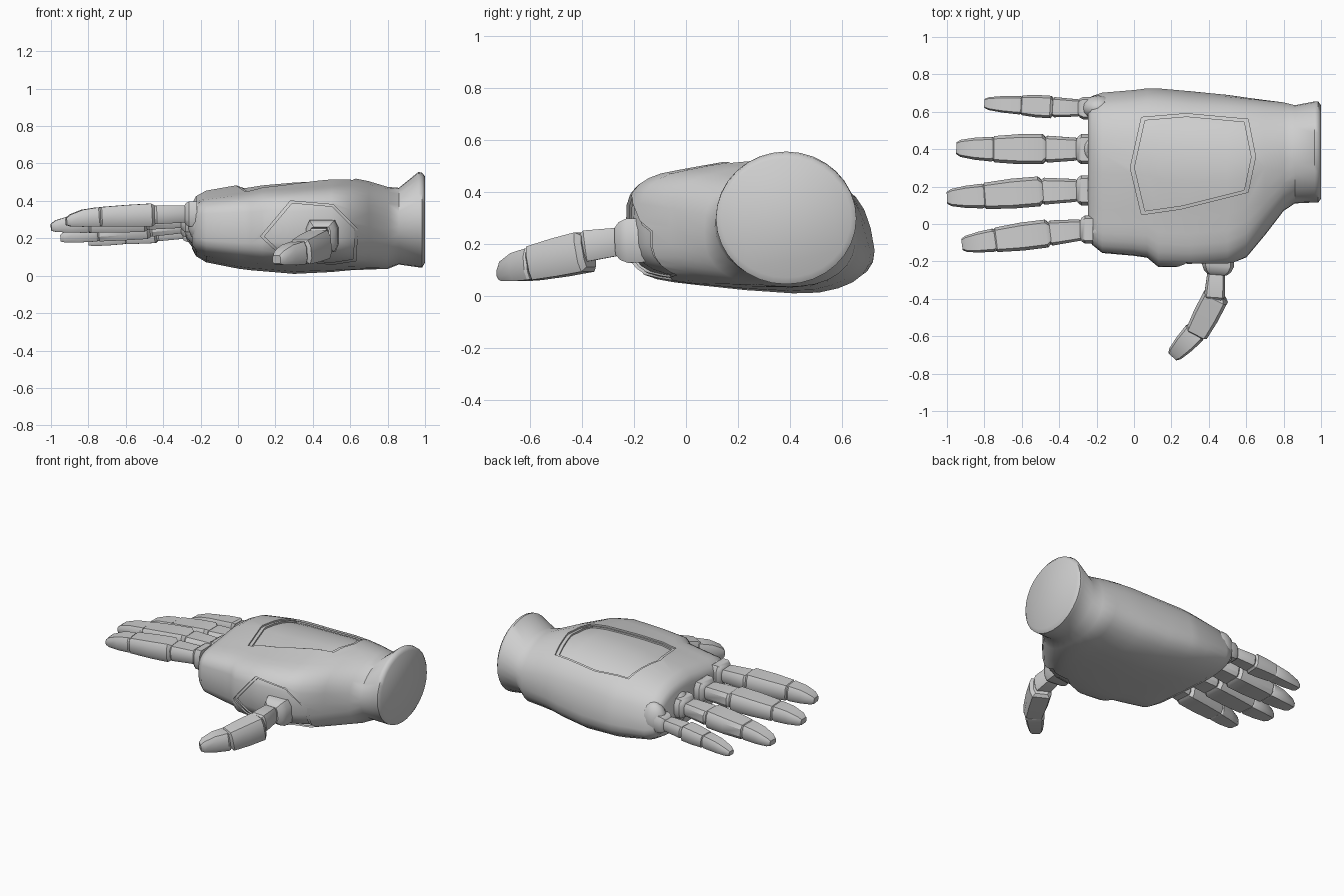
import bpy, bmesh, math
from mathutils import Vector, Matrix

if "Cube" in bpy.data.objects:
    bpy.data.objects.remove(bpy.data.objects["Cube"])

grey = bpy.data.materials.new("light grey")
grey.use_nodes = True
grey.diffuse_color = (0.62, 0.62, 0.62, 1)
grey.node_tree.nodes["Principled BSDF"].inputs["Base Color"].default_value = grey.diffuse_color


def make(name, bm):
    bmesh.ops.recalc_face_normals(bm, faces=bm.faces)
    mesh = bpy.data.meshes.new(name)
    bm.to_mesh(mesh)
    bm.free()
    mesh.materials.append(grey)
    ob = bpy.data.objects.new(name, mesh)
    bpy.context.collection.objects.link(ob)
    return ob


def smooth(ob, degrees):
    bpy.ops.object.select_all(action='DESELECT')
    ob.select_set(True)
    bpy.context.view_layer.objects.active = ob
    bpy.ops.object.shade_smooth_by_angle(angle=math.radians(degrees))


def loft(name, rings):
    """Skin a list of rings and cap both ends."""
    bm = bmesh.new()
    rows = [[bm.verts.new(p) for p in ring] for ring in rings]
    n = len(rows[0])
    for a, b in zip(rows, rows[1:]):
        for i in range(n):
            j = (i + 1) % n
            bm.faces.new((a[i], a[j], b[j], b[i]))
    bm.faces.new(rows[0])
    bm.faces.new(rows[-1])
    return make(name, bm)


def ellipsoid(name, centre, radii):
    bm = bmesh.new()
    bmesh.ops.create_uvsphere(bm, u_segments=16, v_segments=10, radius=1,
                              matrix=Matrix.LocRotScale(Vector(centre), None, Vector(radii)))
    smooth(make(name, bm), 60)


# Palm and wrist: x, y range, z range, squareness of each section
SECTIONS = [
    (-.245, -.06, .63, .14, .385, 2.9), (-.225, -.11, .665, .10, .425, 2.9),
    (-.17, -.155, .685, .065, .455, 2.8), (0, -.17, .70, .03, .485, 2.7),
    (.07, -.18, .71, .02, .495, 2.6),
    (.13, -.23, .71, .015, .505, 2.6), (.3, -.235, .695, 0, .52, 2.6),
    (.5, -.225, .68, .01, .53, 2.5), (.6, -.18, .67, .02, .525, 2.4),
    (.7, -.06, .66, .025, .505, 2.3), (.8, .07, .65, .03, .475, 2.2),
    (.86, .11, .635, .06, .47, 2), (.965, .115, .655, .045, .555, 2),
    (.985, .115, .655, .045, .55, 2), (1, .135, .635, .07, .53, 2),
]


def section(x, y0, y1, z0, z1, power, inset=0, count=32):
    cy, cz = (y0 + y1) / 2, (z0 + z1) / 2
    hy, hz = (y1 - y0) / 2 - inset, (z1 - z0) / 2 - inset
    shape = min(1, (power - 2) / 0.6)                 # zero at the round wrist
    ring = []
    for i in range(count):
        a = math.tau * i / count
        c, s = math.cos(a), math.sin(a)
        p = power + shape * (1.2 if c < 0 else 0.5 if s < 0 else 0)
        u = math.copysign(abs(c) ** (2 / p), c)
        v = math.copysign(abs(s) ** (2 / p), s)
        lean = 0.06 * shape * max(u, 0) * v           # outer edge leans out at the bottom
        slope = -2 * u if v > 0 else 0.5 - u          # palm gets thinner towards the thumb
        thin = 1 - 0.17 * shape * min(1, max(0, slope))
        ring.append(Vector((x, cy + hy * u - lean, cz + hz * v * thin)))
    return ring


palm = loft("palm", [section(*s) for s in SECTIONS])
ledge = loft("recess_ledge", [section(*s, inset=0.011) for s in SECTIONS[1:-2]])
floor = loft("recess_floor", [section(*s, inset=0.022) for s in SECTIONS[1:-2]])


def cut(shell, outline, place, near, far):
    """Open a shell inside an outline, down to the shell below it."""
    cutter = loft("recess_cutter", [[place(u, v, d) for u, v in outline] for d in (near, far)])
    cutter.hide_render = True
    mod = shell.modifiers.new("recess", 'BOOLEAN')
    mod.operation, mod.solver, mod.object = 'DIFFERENCE', 'EXACT', cutter
    bpy.context.view_layer.update()
    result = bpy.data.meshes.new_from_object(
        shell.evaluated_get(bpy.context.evaluated_depsgraph_get()))
    shell.modifiers.clear()
    shell.data = result
    bpy.data.objects.remove(cutter)


def stepped_recess(outline, place, near, far):
    mid = sum((Vector(p) for p in outline), Vector((0, 0))) / len(outline)
    cut(palm, outline, place, near, far)
    cut(ledge, [mid + (Vector(p) - mid) * 0.93 for p in outline], place, near, far)


# Recessed panel on the back of the hand
stepped_recess([(.04, .57), (.28, .59), (.61, .56), (.65, .36), (.61, .17),
                (.25, .08), (.04, .05), (-.02, .3)],
               lambda u, v, d: (u, v, d), 0.7, 0.36)
# Recess around the thumb base
stepped_recess([(.12, .21), (.28, .4), (.51, .38), (.64, .25), (.63, .08),
                (.5, .06), (.25, .09)],
               lambda u, v, d: (u, d, v), -0.5, 0.05)
for ob in (palm, ledge, floor):
    smooth(ob, 45)

OUTLINE = [(1, .5), (.78, 1), (-.78, 1), (-1, .5), (-1, -.5), (-.78, -1), (.78, -1), (1, -.5)]


def segment(name, a, b, w, h, profile):
    """Eight-sided finger piece from a to b; profile is (position, width, height, drop)."""
    a, b = Vector(a), Vector(b)
    d = b - a
    side = d.cross(Vector((0, 0, 1))).normalized()
    up = side.cross(d).normalized()
    rings = [[a + d * t + side * (u * w * sw) + up * (v * h * sh - drop * h)
              for u, v in OUTLINE] for t, sw, sh, drop in profile]
    smooth(loft(name, rings), 32)


COLLAR = [(0, 1, 1, 0), (.6, 1, 1, 0), (.85, .85, .85, 0), (1, .6, .6, 0)]
BASE = [(0, .7, .75, 0), (.12, .85, .9, 0), (.9, 1, 1, 0), (1, .8, .8, 0)]
MIDDLE = [(-.05, .7, .8, 0), (.03, 1, 1, 0), (.5, 1, .95, 0), (.98, .88, .85, 0), (1.04, .6, .6, 0)]
TIP = [(0, .85, .9, 0), (.06, .95, .95, 0), (.5, .85, .85, .05), (.88, .66, .58, .2), (1, .46, .34, .3)]

# Fingers: joint points from knuckle to tip, then half width and half height
FINGERS = {
    "index": ([(-.27, -.03, .33), (-.46, -.05, .325), (-.74, -.085, .315), (-.92, -.11, .305)], .075, .061),
    "middle": ([(-.29, .18, .30), (-.5, .175, .295), (-.8, .15, .28), (-1, .14, .275)], .08, .06),
    "ring": ([(-.29, .40, .27), (-.48, .40, .255), (-.75, .40, .232), (-.95, .405, .215)], .08, .058),
    "little": ([(-.28, .62, .235), (-.44, .625, .225), (-.6, .635, .212), (-.8, .645, .19)], .06, .05),
}
for name, (joints, w, h) in FINGERS.items():
    k, m, e, t = [Vector(j) for j in joints]
    ellipsoid(name + "_socket", (k.x + .09, k.y, k.z * .4 + .15), (.09, w * 1.15, .115))
    segment(name + "_knuckle", k + Vector((.05, 0, 0)), k - Vector((.02, 0, 0)), w, h * 1.1, COLLAR)
    segment(name + "_base", k, m, w * .9, h * .82, BASE)
    segment(name + "_middle", m, e, w, h, MIDDLE)
    segment(name + "_tip", e, t, w * .87, h * .88, TIP)

# Thumb
segment("thumb_collar", (.455, -.15, .215), (.445, -.27, .21), .085, .085, COLLAR)
segment("thumb_base", (.44, -.25, .21), (.43, -.40, .19), .056, .06, BASE)
segment("thumb_middle", (.44, -.385, .17), (.335, -.585, .125), .07, .077, MIDDLE)
segment("thumb_tip", (.33, -.575, .123), (.205, -.71, .105), .064, .064, TIP)
